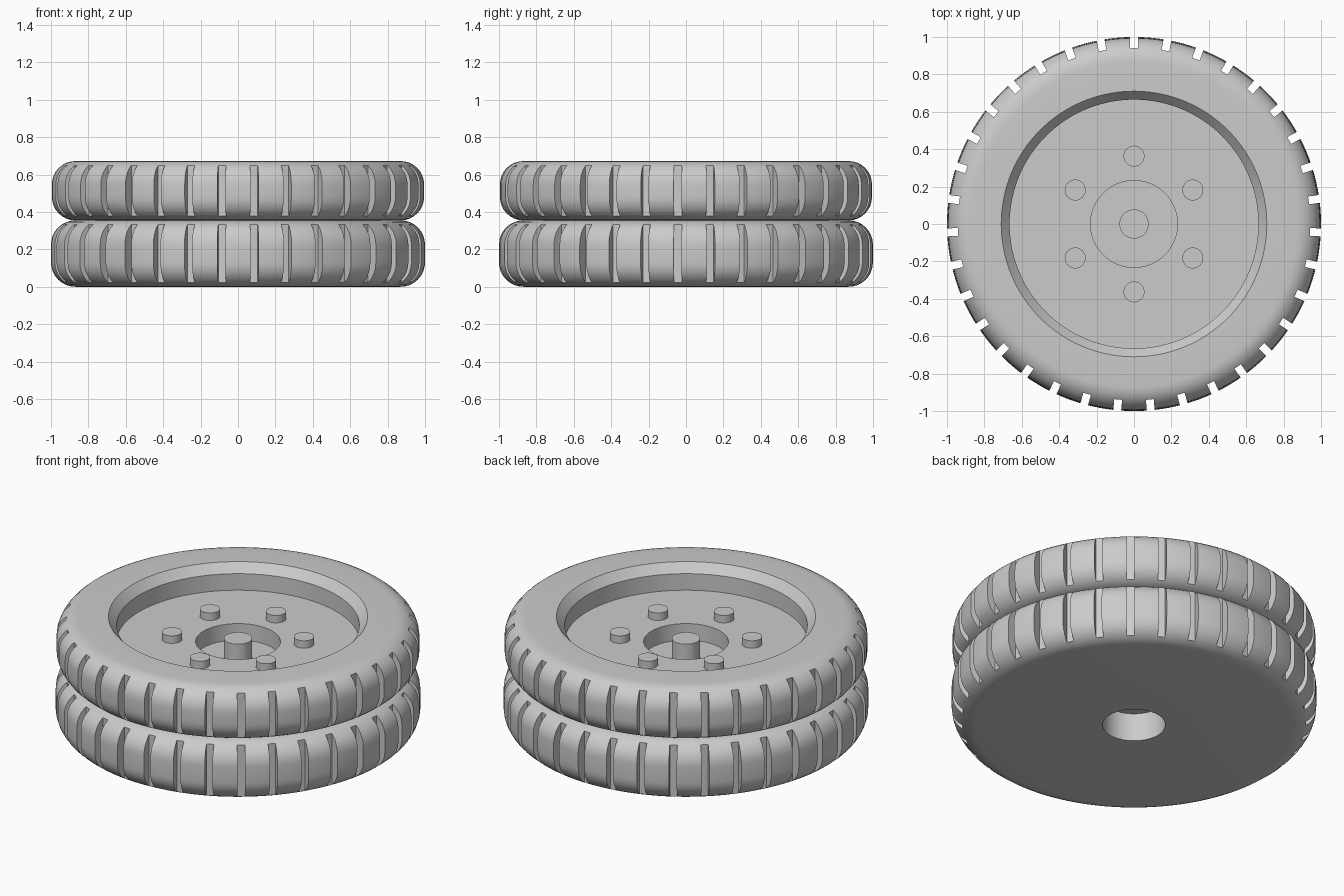
import bpy, bmesh
from math import cos, sin, pi, radians
from mathutils import Matrix

cube = bpy.data.objects.get("Cube")
if cube:
    bpy.data.objects.remove(cube, do_unlink=True)

grey = bpy.data.materials.new("plain_grey")
grey.use_nodes = True
colour = (0.6, 0.6, 0.6, 1)
grey.diffuse_color = colour
grey.node_tree.nodes["Principled BSDF"].inputs["Base Color"].default_value = colour

GROOVES = 35
SEGMENTS = GROOVES * 4


def add_object(name, bm):
    mesh = bpy.data.meshes.new(name)
    bm.to_mesh(mesh)
    bm.free()
    mesh.materials.append(grey)
    ob = bpy.data.objects.new(name, mesh)
    bpy.context.collection.objects.link(ob)
    return ob


def select(ob):
    bpy.ops.object.select_all(action='DESELECT')
    ob.select_set(True)
    bpy.context.view_layer.objects.active = ob


def smooth(ob):
    select(ob)
    bpy.ops.object.shade_smooth_by_angle(angle=radians(30))


def lathe(name, profile, segments=SEGMENTS):
    """Spin an (r, z) profile that starts and ends on the axis."""
    bm = bmesh.new()
    verts = [bm.verts.new((r, 0, z)) for r, z in profile]
    edges = [bm.edges.new(pair) for pair in zip(verts, verts[1:])]
    bmesh.ops.spin(bm, geom=verts + edges, axis=(0, 0, 1), cent=(0, 0, 0),
                   angle=2 * pi, steps=segments, use_merge=True)
    bmesh.ops.remove_doubles(bm, verts=bm.verts, dist=1e-5)
    bmesh.ops.recalc_face_normals(bm, faces=bm.faces)
    return add_object(name, bm)


def tread(radius, low, high, corner, steps=8):
    """Rounded outer side of a tyre, from bottom to top."""
    def arc(z, start):
        return [(radius - corner + corner * cos(start + pi / 2 * i / steps),
                 z + corner * sin(start + pi / 2 * i / steps))
                for i in range(steps + 1)]
    return arc(low + corner, -pi / 2) + arc(high - corner, 0)


def cut_grooves(tyre):
    """Cut evenly spaced slots through the tread."""
    bm = bmesh.new()
    for i in range(GROOVES):
        turn = Matrix.Rotation(pi / 2 + 2 * pi * i / GROOVES, 4, 'Z')
        bmesh.ops.create_cube(bm, size=1, matrix=turn
                              @ Matrix.Translation((1.042, 0, 0.34))
                              @ Matrix.Diagonal((0.2, 0.042, 1, 1)))
    cutter = add_object("groove_cutter", bm)
    cutter.hide_render = True
    mod = tyre.modifiers.new("grooves", 'BOOLEAN')
    mod.operation, mod.solver, mod.object = 'DIFFERENCE', 'EXACT', cutter
    select(tyre)
    bpy.ops.object.modifier_apply(modifier=mod.name)
    bpy.data.objects.remove(cutter, do_unlink=True)


# Lower tyre with the axle socket underneath
lower = lathe("lower_tyre", [(0, 0.17), (0.172, 0.17), (0.172, 0)]
              + tread(1.0, 0, 0.355, 0.13) + [(0, 0.355)])

# Upper tyre with the sunken rim and hub recess
upper = lathe("upper_tyre", [(0, 0.355)] + tread(0.995, 0.355, 0.672, 0.125)
              + [(0.71, 0.672), (0.665, 0.62), (0.665, 0.52),
                 (0.232, 0.52), (0.232, 0.42), (0, 0.42)])

for tyre in (lower, upper):
    cut_grooves(tyre)
    smooth(tyre)

# Axle end in the hub recess
smooth(lathe("axle", [(0, 0.42), (0.078, 0.42), (0.078, 0.54), (0, 0.54)], 48))

# Ring of six wheel bolts
for i in range(6):
    angle = pi / 2 + i * pi / 3
    bolt = lathe(f"wheel_bolt_{i + 1}",
                 [(0, 0.52), (0.056, 0.52), (0.056, 0.565), (0, 0.565)], 32)
    bolt.location = (0.363 * cos(angle), 0.363 * sin(angle), 0)
    smooth(bolt)
